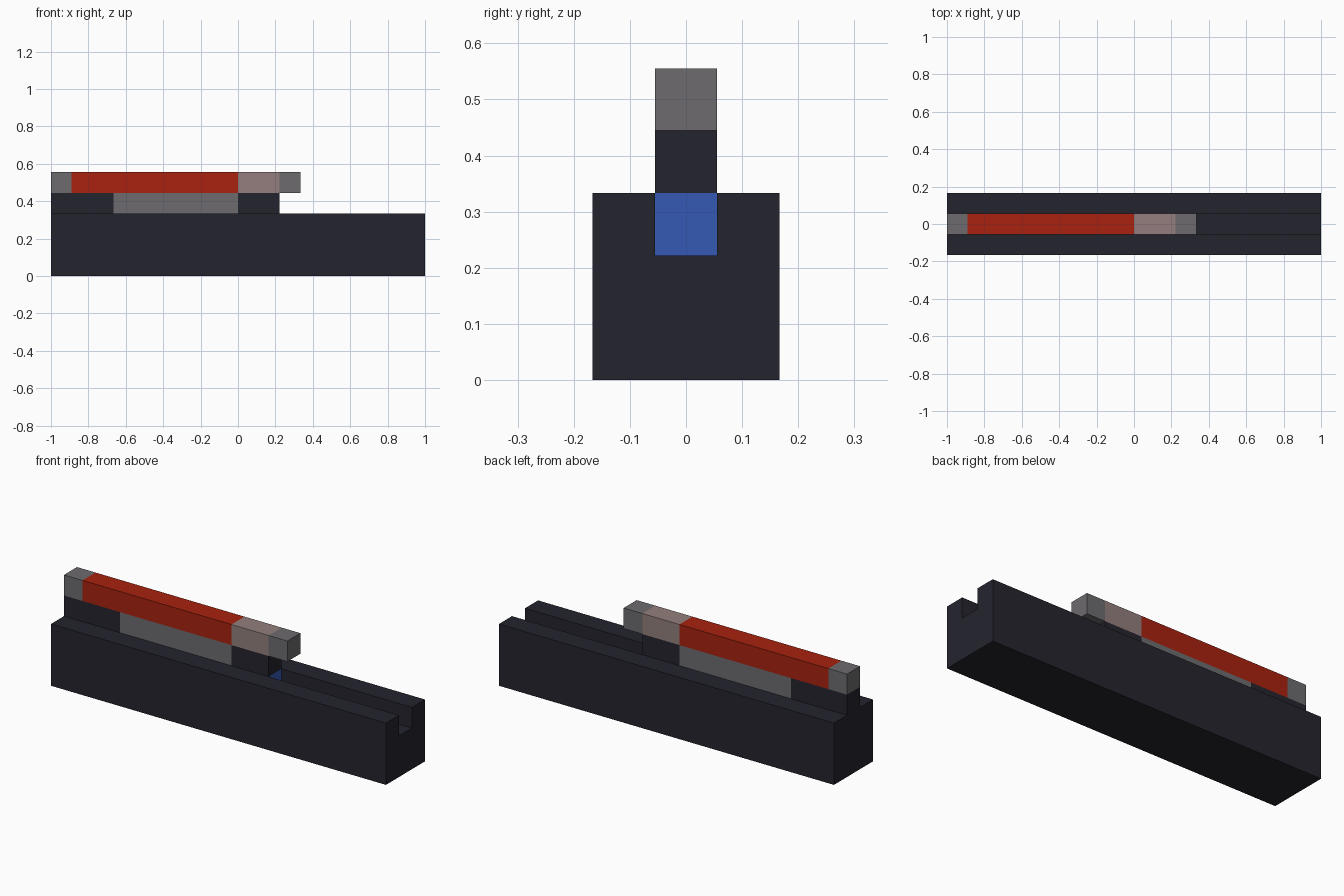
import bpy
import bmesh

U = 1 / 9  # the model is laid out on a grid of 18 units in length

cube = bpy.data.objects.get("Cube")
if cube:
    bpy.data.objects.remove(cube, do_unlink=True)


def material(name, *rgb):
    """Flat colour given as 0-255 display values, stored as linear."""
    lin = [((c / 255 + 0.055) / 1.055) ** 2.4 for c in rgb]
    m = bpy.data.materials.new(name)
    m.use_nodes = True
    m.diffuse_color = (*lin, 1)
    bsdf = m.node_tree.nodes["Principled BSDF"]
    bsdf.inputs["Base Color"].default_value = (*lin, 1)
    bsdf.inputs["Roughness"].default_value = 0.9
    return m


dark = material("charcoal", 36, 36, 46)
grey = material("mid grey", 109, 107, 110)
red = material("red", 168, 34, 15)
pink = material("dusty pink", 147, 127, 125)
blue = material("blue", 53, 88, 180)


def extrude_x(name, profile, x0, x1, mat):
    """Sweep a (y, z) outline in grid units from x0 to x1."""
    bm = bmesh.new()
    face = bm.faces.new([bm.verts.new((x0 * U, y * U, z * U)) for y, z in profile])
    ext = bmesh.ops.extrude_face_region(bm, geom=[face])
    verts = [v for v in ext["geom"] if isinstance(v, bmesh.types.BMVert)]
    bmesh.ops.translate(bm, verts=verts, vec=((x1 - x0) * U, 0, 0))
    bmesh.ops.recalc_face_normals(bm, faces=bm.faces)
    mesh = bpy.data.meshes.new(name)
    bm.to_mesh(mesh)
    bm.free()
    mesh.materials.append(mat)
    obj = bpy.data.objects.new(name, mesh)
    bpy.context.collection.objects.link(obj)
    return obj


def bar(name, x0, x1, z0, z1, mat):
    w = 0.5
    return extrude_x(name, [(-w, z0), (w, z0), (w, z1), (-w, z1)], x0, x1, mat)


# Base with a groove along its top
half = [(1.5, 0), (1.5, 3), (0.5, 3), (0.5, 2)]
outline = half + [(-y, z) for y, z in reversed(half)]
extrude_x("grooved_base", outline, -9, 9, dark)

# Lower row, seated in the groove
bar("rear_post", -9, -6, 2, 4, dark)
bar("middle_block", -6, 0, 2, 4, grey)
bar("groove_slider", 0, 2, 2, 3, blue)
bar("front_post", 0, 2, 3, 4, dark)

# Upper bar, overhanging at the front
bar("rear_cap", -9, -8, 4, 5, grey)
bar("red_bar", -8, 0, 4, 5, red)
bar("pink_bar", 0, 2, 4, 5, pink)
bar("front_tip", 2, 3, 4, 5, grey)
